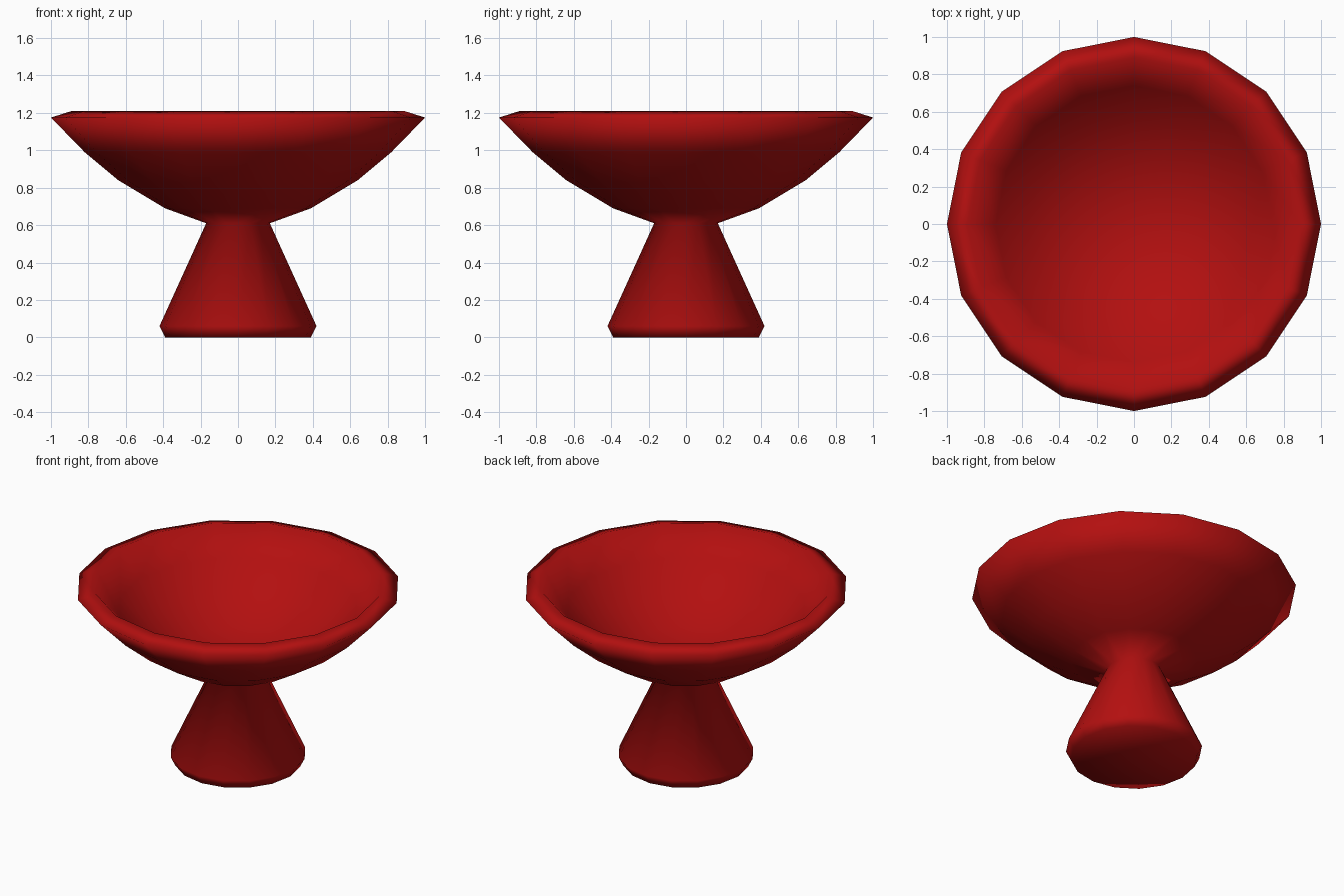
import bpy, bmesh
from math import cos, sin, tau

if "Cube" in bpy.data.objects:
    bpy.data.objects.remove(bpy.data.objects["Cube"])

SIDES = 16

# Half profile (radius, height): foot, stem, outer bowl, rim, inner bowl
PROFILE = [(0, 0), (0.39, 0), (0.42, 0.06), (0.17, 0.61),
           (0.39, 0.69), (0.64, 0.84), (0.82, 0.99), (1.0, 1.175),
           (0.89, 1.21), (0.74, 1.04), (0.57, 0.89), (0.34, 0.755), (0, 0.69)]


def lathe(name, profile, sides):
    bm = bmesh.new()
    rings = []
    for r, z in profile:
        n = sides if r else 1
        rings.append([bm.verts.new((r * cos(tau * i / sides), r * sin(tau * i / sides), z))
                      for i in range(n)])
    for a, b in zip(rings, rings[1:]):
        for i in range(sides):
            j = (i + 1) % sides
            quad = [a[i % len(a)], a[j % len(a)], b[j % len(b)], b[i % len(b)]]
            bm.faces.new(list(dict.fromkeys(quad)))
    bmesh.ops.recalc_face_normals(bm, faces=bm.faces)
    for f in bm.faces:
        f.smooth = True
    mesh = bpy.data.meshes.new(name)
    bm.to_mesh(mesh)
    bm.free()
    obj = bpy.data.objects.new(name, mesh)
    bpy.context.collection.objects.link(obj)
    return obj


# Pedestal bowl, one smooth-shaded turned piece
bowl = lathe("pedestal_bowl", PROFILE, SIDES)
red = bpy.data.materials.new("dark_red")
red.diffuse_color = (0.45, 0.005, 0.005, 1)
red.use_nodes = True
red.node_tree.nodes["Principled BSDF"].inputs["Base Color"].default_value = red.diffuse_color
bowl.data.materials.append(red)
